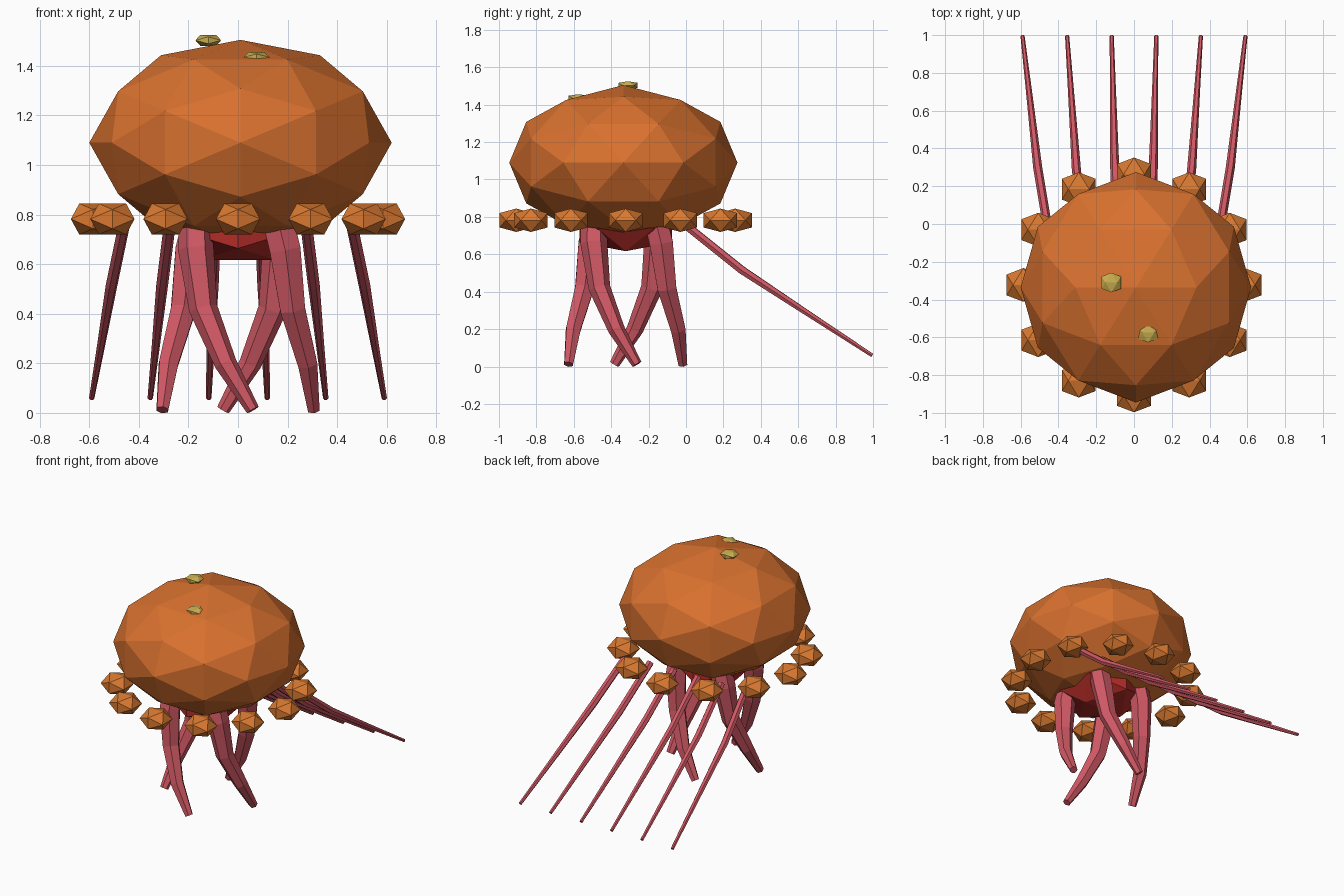
import bpy
import bmesh
from math import cos, sin, pi, atan
from mathutils import Matrix, Vector

cube = bpy.data.objects.get("Cube")
if cube:
    bpy.data.objects.remove(cube, do_unlink=True)

CENTRE = Vector((0, -0.3225, 0))
# Turns the icosphere so an edge, not a corner, points up
EDGE_UP = Matrix.Rotation(-atan((5 ** 0.5 - 1) / 2), 4, 'Y')


def material(name, colour):
    mat = bpy.data.materials.new(name)
    mat.use_nodes = True
    rgba = (*colour, 1)
    mat.diffuse_color = rgba
    mat.node_tree.nodes["Principled BSDF"].inputs["Base Color"].default_value = rgba
    return mat


def link(name, data, mat):
    obj = bpy.data.objects.new(name, data)
    bpy.context.collection.objects.link(obj)
    data.materials.append(mat)
    return obj


def faceted_ball(name, mat, location, radius, flatten, detail=1):
    bm = bmesh.new()
    bmesh.ops.create_icosphere(bm, subdivisions=detail, radius=radius, matrix=EDGE_UP)
    bmesh.ops.scale(bm, vec=(1, 1, flatten), verts=bm.verts)
    mesh = bpy.data.meshes.new(name)
    bm.to_mesh(mesh)
    bm.free()
    obj = link(name, mesh, mat)
    obj.location = location
    return obj


def tapered_tube(name, mat, points):
    """Flat-sided tube through (x, y, z, radius) points."""
    curve = bpy.data.curves.new(name, 'CURVE')
    curve.dimensions = '3D'
    curve.bevel_depth = 1
    curve.bevel_resolution = 1
    curve.use_fill_caps = True
    spline = curve.splines.new('POLY')
    spline.points.add(len(points) - 1)
    for point, (x, y, z, radius) in zip(spline.points, points):
        point.co = (x, y, z, 1)
        point.radius = radius
    spline.use_smooth = False
    return link(name, curve, mat)


orange = material("bell orange", (0.69, 0.165, 0.028))
amber = material("bead amber", (0.69, 0.19, 0.03))
pink = material("tentacle pink", (0.63, 0.098, 0.128))
red = material("core red", (0.45, 0.025, 0.02))
yellow = material("spot yellow", (0.58, 0.42, 0.08))

# Bell and the core beneath it
faceted_ball("bell", orange, (0.01, -0.335, 1.09), 0.61, 0.68, detail=2)
faceted_ball("core", red, CENTRE + Vector((0, 0, 0.74)), 0.29, 0.5)

# Spots on top of the bell
faceted_ball("top_spot", yellow, (-0.12, -0.31, 1.503), 0.061, 0.43)
faceted_ball("front_spot", yellow, (0.075, -0.575, 1.435), 0.061, 0.4)

# Ring of beads around the rim
for i in range(12):
    a = i * pi / 6
    faceted_ball(f"rim_bead_{i + 1}", amber,
                 CENTRE + Vector((0.585 * cos(a), 0.585 * sin(a), 0.782)), 0.105, 0.7)

# Four thick arms, twisting outwards around the core
ARM = [(-0.17, -0.16, 0.78, 0.07), (-0.17, -0.19, 0.66, 0.072), (-0.14, -0.22, 0.42, 0.058),
       (-0.05, -0.28, 0.2, 0.045), (0.06, -0.305, 0.012, 0.027)]
for i in range(4):
    turn = Matrix.Rotation(i * pi / 2, 3, 'Z')
    path = [(*(turn @ Vector((x, y, z)) + CENTRE), r) for x, y, z, r in ARM]
    tapered_tube(f"arm_{i + 1}", pink, path)

# Six thin tentacles trailing backwards
for i in range(6):
    s = (i - 2.5) / 2.5
    tapered_tube(f"tentacle_{i + 1}", pink, [
        (0.46 * s, 0.0, 0.755, 0.024), (0.51 * s, 0.3, 0.515, 0.024),
        (0.55 * s, 0.65, 0.285, 0.017), (0.59 * s, 0.995, 0.06, 0.011)])
